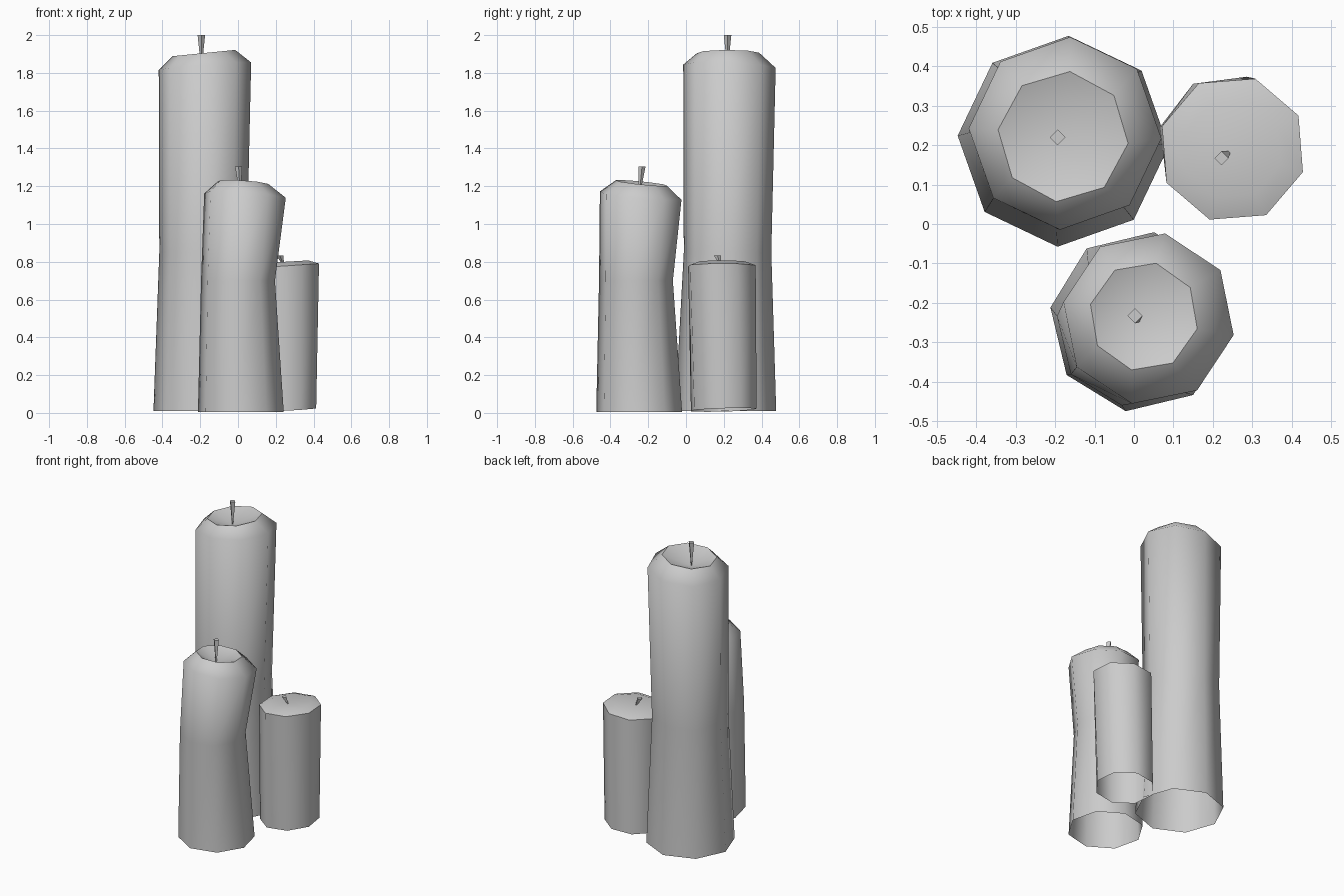
import bpy
import bmesh
from math import cos, sin, radians
from mathutils import Vector

SIDES = 8

cube = bpy.data.objects.get("Cube")
if cube:
    bpy.data.objects.remove(cube, do_unlink=True)

wax = bpy.data.materials.new("plain_grey")
wax.use_nodes = True
wax.diffuse_color = (0.6, 0.6, 0.6, 1)
wax.node_tree.nodes["Principled BSDF"].inputs["Base Color"].default_value = (0.6, 0.6, 0.6, 1)


def finish(name, bm):
    mesh = bpy.data.meshes.new(name)
    bm.to_mesh(mesh)
    bm.free()
    mesh.materials.append(wax)
    obj = bpy.data.objects.new(name, mesh)
    bpy.context.collection.objects.link(obj)
    return obj


def add_ring(bm, centre, radius, turn, slope_x=0, slope_y=0, sides=SIDES):
    """Polygon ring whose plane leans by the given slopes."""
    ring = []
    for i in range(sides):
        a = radians(turn + i * 360 / sides)
        dx, dy = radius * cos(a), radius * sin(a)
        ring.append(bm.verts.new(Vector(centre) + Vector((dx, dy, dx * slope_x + dy * slope_y))))
    return ring


def bridge(bm, low, high):
    n = len(low)
    return [bm.faces.new((low[i], low[(i + 1) % n], high[(i + 1) % n], high[i])) for i in range(n)]


def candle(name, rings, well, sharp_ring):
    """Open-bottomed leaning tube with a top that dips to the wick."""
    bm = bmesh.new()
    loops = [add_ring(bm, *r) for r in rings]
    for low, high in zip(loops, loops[1:]):
        bridge(bm, low, high)
    tip = bm.verts.new(well)
    top = loops[-1]
    for i in range(SIDES):
        bm.faces.new((top[i], top[(i + 1) % SIDES], tip))
    for f in bm.faces:
        f.smooth = True
    crisp = set(loops[sharp_ring])
    for e in bm.edges:
        if all(v in crisp for v in e.verts):
            e.smooth = False
    return finish(name, bm)


def wick(name, base, top, half):
    """Square wick that widens upward."""
    bm = bmesh.new()
    low = add_ring(bm, base, 0.003, 0, sides=4)
    high = add_ring(bm, top, half, 0, sides=4)
    bridge(bm, low, high)
    bm.faces.new(high)
    return finish(name, bm)


# Tall candle: foot, waist, shoulder, rim
candle("tall_candle", [
    ((-0.18, 0.21, 0.01), 0.268, -3),
    ((-0.185, 0.22, 0.85), 0.232, -3),
    ((-0.175, 0.23, 1.835), 0.245, -3, 0.08, -0.04),
    ((-0.18, 0.222, 1.905), 0.166, -6, 0.10, 0.0),
], (-0.194, 0.22, 1.845), -1)
wick("tall_wick", (-0.194, 0.22, 1.84), (-0.194, 0.22, 2.0), 0.02)

# Medium candle
candle("medium_candle", [
    ((0.015, -0.248, 0.005), 0.23, -9),
    ((0.0, -0.265, 0.7), 0.198, -9),
    ((0.037, -0.24, 1.15), 0.22, -11, -0.07, -0.09),
    ((0.025, -0.235, 1.217), 0.139, -13, -0.06, -0.1),
], (0.012, -0.247, 1.16), -1)
wick("medium_wick", (0.012, -0.247, 1.155), (0.003, -0.233, 1.305), 0.019)

# Short candle with a nearly flat top
candle("short_candle", [
    ((0.24, 0.2, 0.016), 0.18, -15, 0.05, 0.03),
    ((0.25, 0.19, 0.778), 0.188, -18, 0.07, 0.0),
    ((0.25, 0.19, 0.8), 0.128, -18, 0.06, 0.0),
], (0.24, 0.18, 0.785), 1)
wick("short_wick", (0.242, 0.182, 0.78), (0.222, 0.167, 0.832), 0.018)
